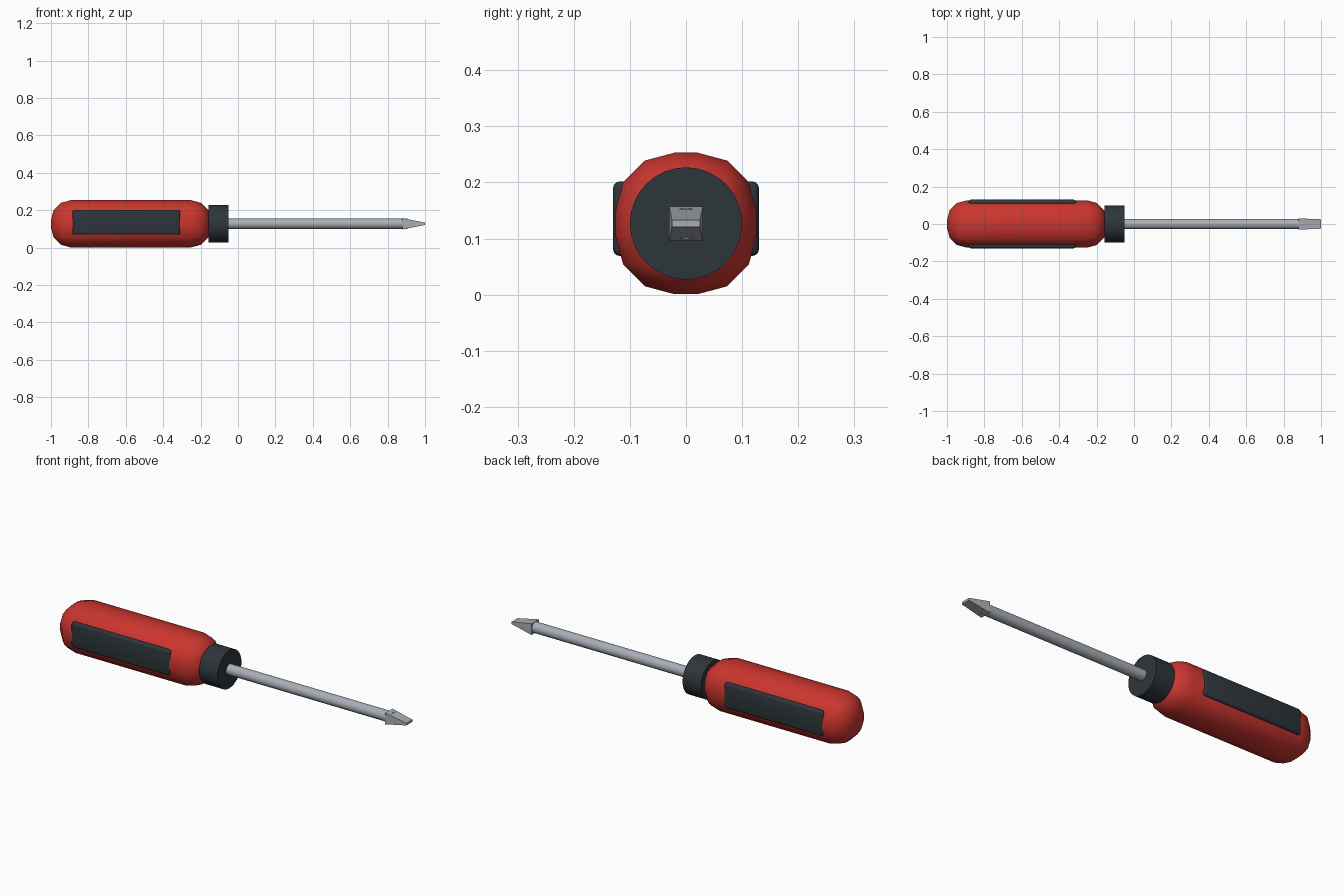
import bpy
import bmesh
import math
from mathutils import Matrix, Vector

default = bpy.data.objects.get("Cube")
if default:
    bpy.data.objects.remove(default, do_unlink=True)

AXIS_Z = 0.127  # height of the tool's long axis


def material(name, rgb):
    mat = bpy.data.materials.new(name)
    mat.use_nodes = True
    color = (*rgb, 1.0)
    mat.diffuse_color = color
    bsdf = mat.node_tree.nodes["Principled BSDF"]
    bsdf.inputs["Base Color"].default_value = color
    bsdf.inputs["Roughness"].default_value = 0.5
    return mat


red = material("red plastic", (0.60, 0.036, 0.028))
rubber = material("dark rubber", (0.027, 0.037, 0.043))
steel = material("steel", (0.40, 0.43, 0.47))


def finish(name, bm, mat, angle):
    bmesh.ops.recalc_face_normals(bm, faces=bm.faces)
    mesh = bpy.data.meshes.new(name)
    bm.to_mesh(mesh)
    bm.free()
    mesh.materials.append(mat)
    obj = bpy.data.objects.new(name, mesh)
    bpy.context.collection.objects.link(obj)
    bpy.ops.object.select_all(action="DESELECT")
    obj.select_set(True)
    bpy.context.view_layer.objects.active = obj
    bpy.ops.object.shade_smooth_by_angle(angle=math.radians(angle))
    return obj


def rounded_box(name, low, high, radius, segments, mat, angle=40):
    low, high = Vector(low), Vector(high)
    bm = bmesh.new()
    bmesh.ops.create_cube(bm, size=1)
    bmesh.ops.scale(bm, vec=high - low, verts=bm.verts)
    bmesh.ops.translate(bm, vec=(low + high) / 2, verts=bm.verts)
    bmesh.ops.bevel(bm, geom=bm.edges[:], offset=radius, segments=segments,
                    profile=0.5, affect="EDGES")
    return finish(name, bm, mat, angle)


def rod(name, x0, x1, radius, sides, mat):
    bm = bmesh.new()
    bmesh.ops.create_cone(bm, cap_ends=True, segments=sides, radius1=radius,
                          radius2=radius, depth=x1 - x0)
    bmesh.ops.rotate(bm, matrix=Matrix.Rotation(math.pi / 2, 3, "Y"), verts=bm.verts)
    bmesh.ops.translate(bm, vec=((x0 + x1) / 2, 0, AXIS_Z), verts=bm.verts)
    return finish(name, bm, mat, 40)


# Handle with generously rounded edges
half = 0.126
rounded_box("handle", (-1, -half, AXIS_Z - half), (-0.145, half, AXIS_Z + half),
            0.105, 3, red)

# Rubber grip pads on both sides
for name, side in (("right_grip_pad", -1), ("left_grip_pad", 1)):
    y0, y1 = sorted((side * 0.10, side * 0.13))
    rounded_box(name, (-0.885, y0, 0.069), (-0.31, y1, 0.202), 0.012, 3, rubber)

# Collar and shaft
rod("collar", -0.157, -0.05, 0.10, 32, rubber)
rod("shaft", -0.10, 0.905, 0.028, 16, steel)

# Flat blade tip, tapering to a thin edge
bm = bmesh.new()
bmesh.ops.create_cube(bm, size=2)
for v in bm.verts:
    at_end = v.co.x > 0
    v.co.x = 1.0 if at_end else 0.88
    v.co.y *= 0.025 if at_end else 0.03
    v.co.z = AXIS_Z + v.co.z * (0.006 if at_end else 0.03)
finish("blade_tip", bm, steel, 5)
